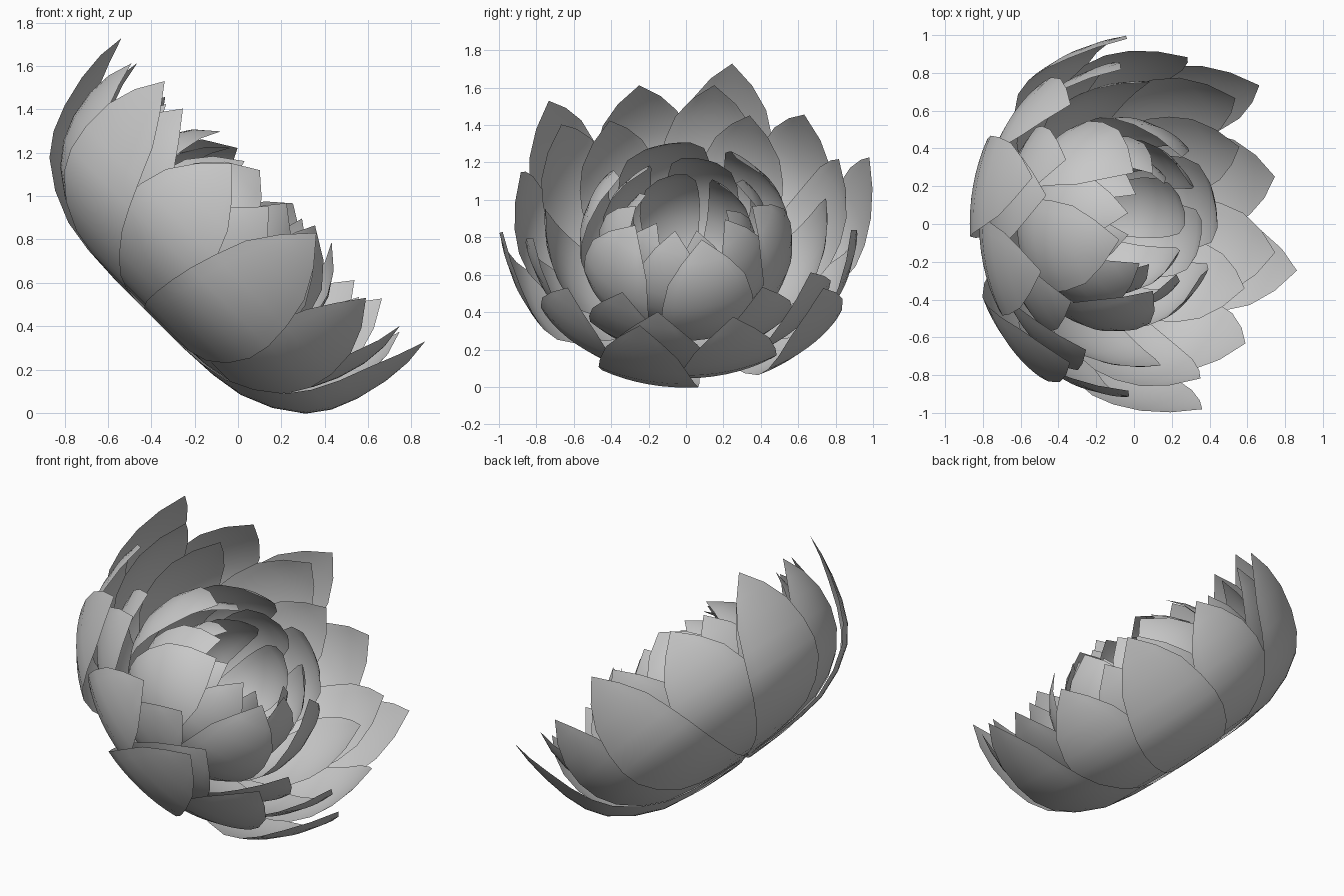
import bpy
import math
from mathutils import Matrix, Vector

cube = bpy.data.objects.get("Cube")
if cube:
    bpy.data.objects.remove(cube, do_unlink=True)

# One plain grey for the whole flower
grey = bpy.data.materials.new("petal_grey")
grey.use_nodes = True
colour = (0.58, 0.58, 0.58, 1)
grey.diffuse_color = colour
grey.node_tree.nodes["Principled BSDF"].inputs["Base Color"].default_value = colour

ROWS, COLS = 10, 8
# Relative width from base to tip
SLIM = [0.06, 0.5, 0.82, 1.0, 0.95, 0.66, 0.0]
FULL = [0.06, 0.5, 0.8, 0.97, 1.0, 0.75, 0.0]


def spline(values, t):
    """Smooth curve through evenly spaced values, t from 0 to 1."""
    f = t * (len(values) - 1)
    i = min(int(f), len(values) - 2)
    f -= i
    b, c = values[i], values[i + 1]
    a = values[i - 1] if i > 0 else b + (b - c)
    d = values[i + 2] if i + 2 < len(values) else c + (c - b)
    return b + 0.5 * f * (c - a + f * (2 * a - 5 * b + 4 * c - d + f * (3 * (b - c) + d - a)))


def petal_mesh(name, profile, widths, half_width):
    """A cupped petal around the flower axis, pointing along +x and ending in one tip."""
    points = [Vector(p) for p in profile]
    verts, faces = [], []
    for row in range(ROWS):
        t = row / ROWS
        r, h = spline(points, t)
        r = max(r, 0.02)
        spread = min(half_width * spline(widths, t) / r, 0.6)
        for col in range(COLS + 1):
            angle = spread * (2 * col / COLS - 1)
            verts.append((r * math.cos(angle), r * math.sin(angle), h))
    tip_r, tip_h = points[-1]
    verts.append((tip_r, 0, tip_h))
    tip = len(verts) - 1
    step = COLS + 1
    for col in range(COLS):
        for row in range(ROWS - 1):
            k = row * step + col
            faces.append((k, k + 1, k + step + 1, k + step))
        k = (ROWS - 1) * step + col
        faces.append((k, k + 1, tip))
    mesh = bpy.data.meshes.new(name)
    mesh.from_pydata(verts, [], faces)
    mesh.flip_normals()
    mesh.materials.append(grey)
    mesh.shade_smooth()
    return mesh


# Rings from outside to inside: name, first angle, widths, half width, (radius, height) profile
rings = [
    ("outer_petal", -14, SLIM, 0.27,
     [(0, 0), (.35, .005), (.61, .05), (.835, .185), (.94, .36), (1.0, .6), (1.02, .81)]),
    ("second_petal", 16, SLIM, 0.28,
     [(0, .01), (.3, .015), (.56, .06), (.77, .19), (.88, .36), (.92, .57), (.91, .76)]),
    ("third_petal", -10, SLIM, 0.28,
     [(0, .02), (.28, .025), (.52, .08), (.7, .2), (.81, .37), (.87, .58), (.87, .78)]),
    ("fourth_petal", 33, SLIM, 0.26,
     [(0, .025), (.26, .035), (.46, .095), (.62, .21), (.71, .36), (.755, .55), (.75, .74)]),
    ("bud_outer_petal", 13, FULL, 0.26,
     [(0, .03), (.25, .05), (.43, .13), (.54, .29), (.57, .47), (.51, .68), (.37, .83)]),
    ("bud_middle_petal", -12, FULL, 0.2,
     [(0, .04), (.2, .06), (.36, .14), (.45, .3), (.47, .46), (.41, .66), (.28, .81)]),
    ("bud_inner_petal", 15, FULL, 0.17,
     [(0, .05), (.17, .07), (.28, .15), (.355, .28), (.375, .43), (.33, .61), (.22, .75)]),
]

# The flower leans over toward +x
lean = Matrix.Translation((-0.41, 0, 0.456)) @ Matrix.Rotation(math.radians(45), 4, "Y")

for name, start, widths, half_width, profile in rings:
    mesh = petal_mesh(name, profile, widths, half_width)
    for i in range(6):
        petal = bpy.data.objects.new(f"{name}_{i + 1}", mesh)
        bpy.context.collection.objects.link(petal)
        petal.matrix_world = lean @ Matrix.Rotation(math.radians(start + 60 * i), 4, "Z")
